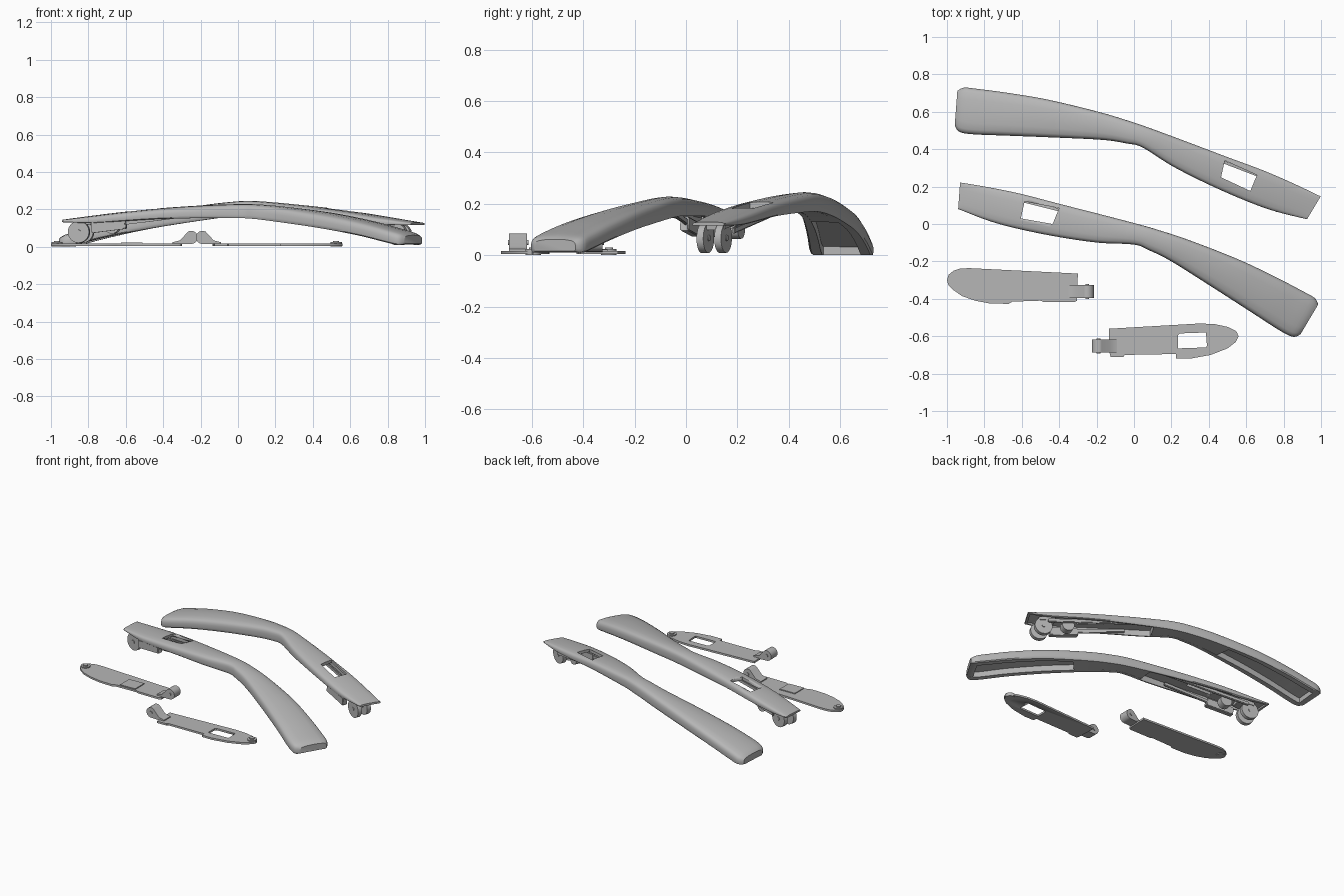
import bpy, bmesh, math
from mathutils import Vector, Matrix

if "Cube" in bpy.data.objects:
    bpy.data.objects.remove(bpy.data.objects["Cube"])

grey = bpy.data.materials.new("satin_grey")
grey.diffuse_color = (0.47, 0.47, 0.47, 1)
grey.use_nodes = True
grey.node_tree.nodes["Principled BSDF"].inputs["Base Color"].default_value = grey.diffuse_color


def finish(name, bm, angle=35):
    bmesh.ops.recalc_face_normals(bm, faces=bm.faces)
    me = bpy.data.meshes.new(name)
    bm.to_mesh(me)
    bm.free()
    me.materials.append(grey)
    ob = bpy.data.objects.new(name, me)
    bpy.context.collection.objects.link(ob)
    bpy.ops.object.select_all(action='DESELECT')
    ob.select_set(True)
    bpy.context.view_layer.objects.active = ob
    bpy.ops.object.shade_smooth_by_angle(angle=math.radians(angle))
    return ob


def prism(name, pts, z0, z1):
    bm = bmesh.new()
    f = bm.faces.new([bm.verts.new((x, y, z0)) for x, y in pts])
    r = bmesh.ops.extrude_face_region(bm, geom=[f])
    bmesh.ops.translate(bm, vec=(0, 0, z1 - z0),
                        verts=[v for v in r['geom'] if isinstance(v, bmesh.types.BMVert)])
    return finish(name, bm)


def box(name, c, size, rz=0, tilt=0):
    bm = bmesh.new()
    m = (Matrix.Translation(c) @ Matrix.Rotation(math.radians(rz), 4, 'Z')
         @ Matrix.Rotation(math.radians(tilt), 4, 'Y') @ Matrix.Diagonal((*size, 1)))
    bmesh.ops.create_cube(bm, size=1, matrix=m)
    bmesh.ops.bevel(bm, geom=bm.edges[:], offset=0.004, segments=2, affect='EDGES')
    return finish(name, bm)


def disc(name, c, r, depth, axis=(0, 0, 1)):
    bm = bmesh.new()
    q = Vector((0, 0, 1)).rotation_difference(Vector(axis)).to_matrix().to_4x4()
    bmesh.ops.create_cone(bm, cap_ends=True, segments=40, radius1=r, radius2=r,
                          depth=depth, matrix=Matrix.Translation(c) @ q)
    return finish(name, bm)


def cut(ob, cutter):
    mod = ob.modifiers.new("cut", 'BOOLEAN')
    mod.operation, mod.object, mod.solver = 'DIFFERENCE', cutter, 'EXACT'
    bpy.context.view_layer.objects.active = ob
    bpy.ops.object.modifier_apply(modifier=mod.name)
    bpy.data.objects.remove(cutter)


# Arm stations: rear edge x, y, front edge x, y, top height, thickness
stations = [
    (-.93, .222, -.94, .08, .145, .014), (-.77, .195, -.77, .015, .167, .04),
    (-.6, .16, -.61, -.028, .187, .05), (-.4, .108, -.4, -.07, .207, .058),
    (-.18, .052, -.19, -.1, .221, .068), (.03, -.003, 0, -.11, .228, .075),
    (.14, -.035, .08, -.14, .226, .077), (.3, -.088, .2, -.2, .214, .08),
    (.56, -.19, .43, -.345, .18, .08), (.76, -.285, .64, -.48, .138, .078),
    (.9, -.358, .78, -.57, .1, .075), (.965, -.395, .85, -.603, .079, .069),
    (.985, -.43, .89, -.59, .062, .046)]


def sample(t):
    i = min(int(t), len(stations) - 2)
    f = t - i
    p = [stations[max(0, min(len(stations) - 1, i + k))] for k in (-1, 0, 1, 2)]
    return [b + .5 * f * (c - a + f * (2 * a - 5 * b + 4 * c - d + f * (3 * (b - c) + d - a)))
            for a, b, c, d in zip(*p)]


def pocket(t):
    if .15 < t < 4.3:
        return .82, .6
    if 7.4 < t < 10.8:
        return .62, .5
    return .62, .01


half = [(-.93, 0), (-.985, .08), (-1, .22), (-1, .48), (-.97, .66), (-.91, .79),
        (-.8, .88), (-.5, .965)]
outer = half + [(0, 1)] + [(-u, v) for u, v in reversed(half)]
ts = [k / 5 for k in range(5 * (len(stations) - 1) + 1)]
ts = sorted(ts + [s + e for s in (.15, 4.3, 7.4, 10.8) for e in (-.004, .004)])
ts = [t for t in ts if t not in (7.4, 10.8)]
bm = bmesh.new()
rings = []
for t in ts:
    ux, uy, lx, ly, zt, th = sample(t)
    w, d = pocket(t)
    sec = outer + [(w, 0), (w, d), (-w, d), (-w, 0)]
    rings.append([bm.verts.new((lx + (ux - lx) * (u + 1) / 2, ly + (uy - ly) * (u + 1) / 2,
                                zt - th + th * v)) for u, v in sec])
for a, b in zip(rings, rings[1:]):
    for k in range(len(a)):
        j = (k + 1) % len(a)
        bm.faces.new((a[k], a[j], b[j], b[k]))
bm.faces.new(rings[0])
bm.faces.new(rings[-1])
arm = finish("front_arm", bm)
cut(arm, prism("window_cutter", [(-.605, .03), (-.435, .0), (-.4, .085), (-.585, .12)], .05, .35))

# Hinge wheels, bracket and rails below the narrow end
axle = (.23, .97, 0)
parts = [arm]
for i, (x, y) in enumerate([(-.85, .078), (-.828, .147)]):
    parts.append(disc(f"front_hinge_wheel_{i}", (x, y, .079), .058, .028, axle))
    parts.append(disc(f"front_wheel_pin_{i}", (x, y, .079), .012, .036, axle))
parts += [
    box("front_hinge_block", (-.81, .115, .132), (.11, .09, .03), -13, -7),
    box("front_latch_rail", (-.69, .015, .112), (.19, .035, .055), -13, -7),
    box("front_rear_rail", (-.5, .1, .145), (.62, .015, .025), -14, -7),
    box("front_side_rail", (-.46, -.025, .148), (.34, .015, .025), -10, -7),
    disc("front_latch_lug", (-.67, .095, .11), .04, .05, axle)]

# Back arm: mirrored and turned copy of the front arm parts
turn = Matrix.Rotation(math.radians(-35), 3, 'Z')
for ob in parts:
    b = bmesh.new()
    b.from_mesh(ob.data)
    for v in b.verts:
        x, y, z = v.co
        p = turn @ Vector((-x, y, 0)) + Vector((.109, .499, 0))
        v.co = (p.x, p.y, max(0, z + .018 - .036 * abs(x)))
    finish(ob.name.replace("front", "back"), b)


# Hinge lug of a cover plate, upright barrel with a sloping foot
def lug(name, cx, y0, y1, s):
    pts = [(cx + s * .035 * math.cos(math.radians(a)), .05 + .035 * math.sin(math.radians(a)))
           for a in range(60, 271, 15)]
    pts += [(cx + s * .1, .012), (cx + s * .1, .024), (cx + s * .06, .034)]
    bm = bmesh.new()
    a = [bm.verts.new((x, y0, z)) for x, z in pts]
    b = [bm.verts.new((x, y1, z)) for x, z in pts]
    bm.faces.new(a)
    bm.faces.new(b)
    for k in range(len(a)):
        j = (k + 1) % len(a)
        bm.faces.new((a[k], a[j], b[j], b[k]))
    finish(name, bm)
    disc(name + "_pin", (cx, (y0 + y1) / 2, .05), .01, y1 - y0 + .01, (0, 1, 0))


# Left cover plate
prism("left_plate", [(-1, -.3), (-.99, -.27), (-.965, -.25), (-.93, -.238), (-.88, -.236),
                     (-.3, -.265), (-.305, -.41), (-.32, -.418), (-.48, -.418), (-.5, -.41),
                     (-.65, -.415), (-.67, -.427), (-.77, -.425), (-.85, -.41), (-.92, -.385),
                     (-.97, -.35), (-.993, -.325)], .004, .017)
prism("left_plate_tile", [(-.625, -.41), (-.51, -.405), (-.51, -.305), (-.625, -.308)], .012, .023)
lug("left_lug", -.25, -.395, -.325, -1)

# Right cover plate with a window
plate = prism("right_plate", [(-.135, -.56), (.35, -.532), (.43, -.535), (.5, -.55), (.54, -.57),
                              (.56, -.6), (.545, -.63), (.5, -.665), (.41, -.7), (.3, -.72),
                              (.225, -.72), (.225, -.695), (-.05, -.7), (-.055, -.71),
                              (-.125, -.712), (-.13, -.69)], .004, .017)
cut(plate, prism("plate_cutter", [(.235, -.665), (.385, -.66), (.39, -.65), (.385, -.58),
                                  (.245, -.585), (.235, -.595)], -.1, .1))
lug("right_lug", -.19, -.688, -.618, 1)

# Screw bosses at the rounded plate ends
for name, x, y in (("left", -.967, -.3), ("right", .525, -.595)):
    disc(name + "_boss", (x, y, .012), .03, .024)
    disc(name + "_screw", (x, y, .016), .016, .03)
